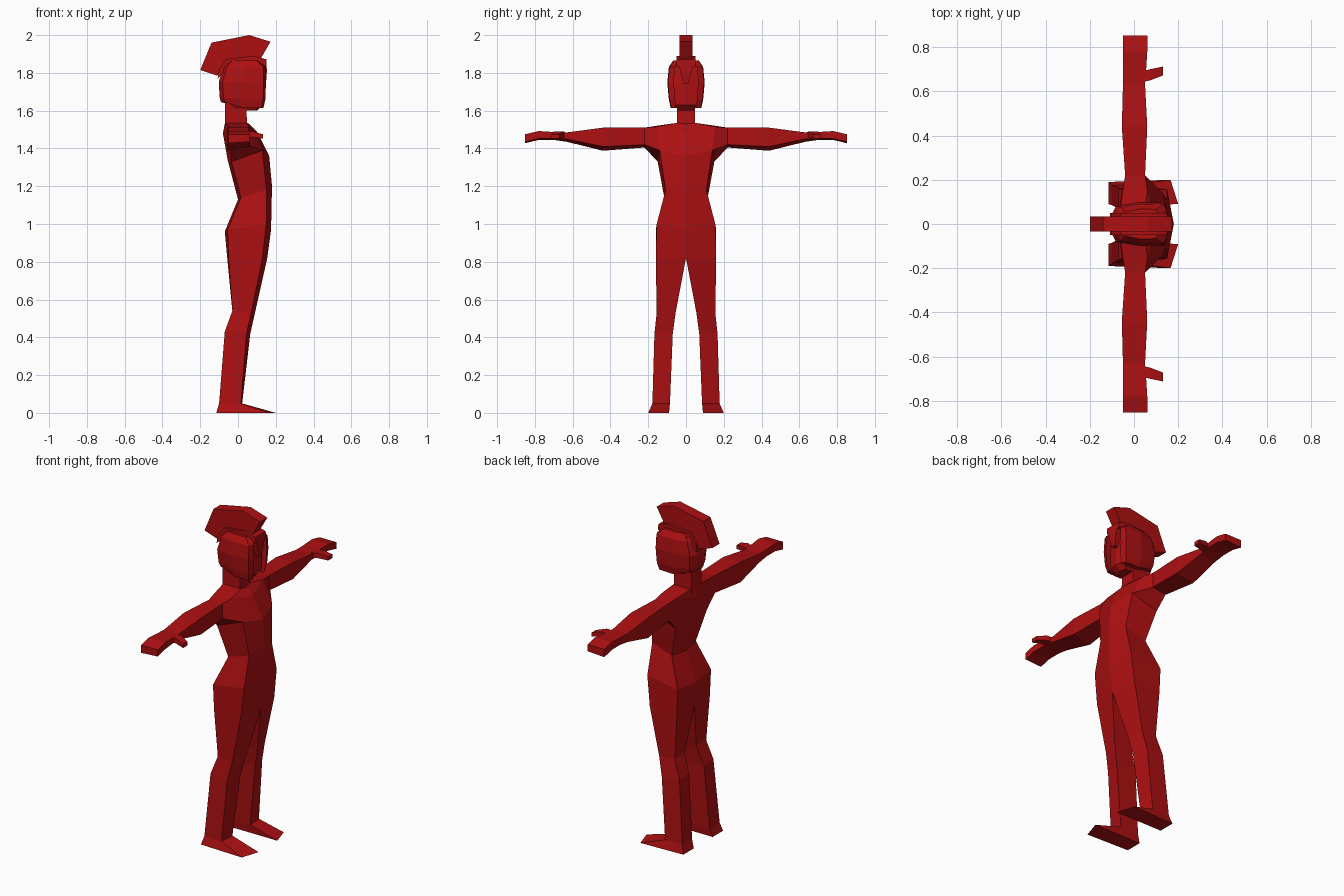
import bpy, bmesh
from mathutils import Vector

red = bpy.data.materials.new("deep red")
red.diffuse_color = (0.42, 0.005, 0.006, 1)


def finish(name, bm, mirror=False):
    """Optionally mirror across y = 0, weld and store as an object."""
    if mirror:
        dup = bmesh.ops.duplicate(bm, geom=bm.verts[:] + bm.edges[:] + bm.faces[:])
        for v in dup["geom"]:
            if isinstance(v, bmesh.types.BMVert):
                v.co.y = -v.co.y
    bmesh.ops.remove_doubles(bm, verts=bm.verts[:], dist=0.0005)
    bmesh.ops.recalc_face_normals(bm, faces=bm.faces[:])
    me = bpy.data.meshes.new(name)
    bm.to_mesh(me)
    bm.free()
    me.materials.append(red)
    ob = bpy.data.objects.new(name, me)
    bpy.context.collection.objects.link(ob)
    return ob


def add_loft(bm, rings, skip=lambda ring, side: False, cap_start=True, cap_end=True):
    """Join successive rings of points with faces."""
    vs = [[bm.verts.new(Vector(p)) for p in r] for r in rings]
    n = len(vs[0])
    for i in range(len(vs) - 1):
        for j in range(n):
            if not skip(i, j):
                k = (j + 1) % n
                bm.faces.new((vs[i][j], vs[i][k], vs[i + 1][k], vs[i + 1][j]))
    if cap_start:
        bm.faces.new(vs[0])
    if cap_end:
        bm.faces.new(vs[-1])


def prism(name, profile, half):
    """Extrude an xz profile across y."""
    bm = bmesh.new()
    add_loft(bm, [[(x, s * half, z) for x, z in profile] for s in (-1, 1)])
    return finish(name, bm)


# Body half: front centre, front side, back side, back centre; splits into the leg
body = [
    [(.06, 0, 1.53), (.05, .05, 1.535), (-.065, .05, 1.535), (-.07, 0, 1.53)],
    [(.10, 0, 1.49), (.06, .155, 1.515), (-.05, .155, 1.52), (-.08, 0, 1.48)],
    [(.165, 0, 1.36), (.13, .14, 1.39), (-.035, .15, 1.33), (-.055, 0, 1.34)],
    [(.18, 0, 1.20), (.15, .108, 1.18), (.015, .115, 1.14), (0, 0, 1.13)],
    [(.175, 0, .97), (.15, .155, 1.0), (-.055, .16, .97), (-.07, 0, .96)],
    [(.155, 0, .82), (.13, .16, .82), (-.05, .157, .82), (-.057, 0, .82)],
    [(.09, .055, .53), (.07, .155, .53), (-.03, .15, .54), (-.03, .055, .54)],
    [(.065, .07, .42), (.045, .167, .42), (-.07, .162, .43), (-.07, .07, .43)],
    [(.022, .085, .05), (.015, .178, .05), (-.10, .178, .05), (-.10, .085, .05)],
    [(.20, .09, 0), (.165, .20, 0), (-.115, .19, 0), (-.115, .09, 0)],
]
bm = bmesh.new()
# No wall on the centre plane above the crotch, and an opening for the arm
add_loft(bm, body, lambda i, j: (j == 3 and i < 5) or (j == 1 and i == 1))

# Arm and hand: top front, top back, bottom back, bottom front
root = [body[1][1], body[1][2], body[2][2], body[2][1]]
arm = [root]
for y, xb, xf, top, low_back, low_front in [
    (.22, -.04, .05, 1.51, 1.405, 1.42),
    (.44, -.055, .06, 1.51, 1.388, 1.41),
    (.63, -.05, .05, 1.485, 1.435, 1.45),
    (.70, -.05, .055, 1.487, 1.445, 1.455),
    (.78, -.05, .06, 1.492, 1.445, 1.452),
    (.852, -.05, .06, 1.475, 1.428, 1.435),
]:
    arm.append([(xf, y, top), (xb, y, top), (xb, y, low_back), (xf, y, low_front)])
add_loft(bm, arm, cap_start=False)
finish("body", bm, mirror=True)

# Thumbs
bm = bmesh.new()
add_loft(bm, [
    [(.03, .64, 1.455), (.03, .69, 1.455), (.03, .69, 1.485), (.03, .64, 1.485)],
    [(.075, .65, 1.46), (.075, .70, 1.46), (.075, .70, 1.49), (.075, .65, 1.49)],
    [(.132, .672, 1.452), (.132, .712, 1.452), (.132, .712, 1.475), (.132, .672, 1.475)],
])
finish("thumbs", bm, mirror=True)

# Neck
prism("neck", [(-.07, 1.50), (.05, 1.50), (.045, 1.59), (.05, 1.68), (-.07, 1.68)], .048)

# Face set back inside the helmet
bm = bmesh.new()
add_loft(bm, [[(xb, -w, z), (xf, -w, z), (xf + .012, 0, z), (xf, w, z), (xb, w, z)]
              for z, xb, xf, w in [(1.60, .0, .09, .04), (1.63, -.04, .118, .06),
                                   (1.74, -.05, .115, .064), (1.85, -.05, .105, .06)]])
finish("face", bm)

# Helmet shell with an open front framed by cheek plates
bm = bmesh.new()
rings = []
for z, back, front, w, inner, drop in [
    (1.645, -.09, .135, .078, .052, .03),
    (1.67, -.097, .145, .088, .058, .01),
    (1.75, -.102, .148, .096, .064, 0),
    (1.83, -.08, .148, .088, .06, 0),
    (1.865, -.05, .11, .066, .03, 0),
]:
    half = [(front - .05, inner, z - drop), (front, inner, z - drop),
            (front - .012, w, z - drop), (.03, w + .003, z - drop),
            (back + .02, w * .85, z), (back, w * .4, z)]
    rings.append(half + [(x, -y, h) for x, y, h in reversed(half)])
add_loft(bm, rings)
finish("helmet", bm)

# Raised band over the crown
prism("helmet_band", [(-.108, 1.77), (-.10, 1.82), (-.062, 1.873), (.08, 1.89),
                      (.15, 1.872), (.152, 1.835), (.08, 1.85), (-.04, 1.83)], .05)

# Tapered nose guard
bm = bmesh.new()
add_loft(bm, [[(.10, -w, z), (x, -w, z), (x, w, z), (.10, w, z)]
              for z, x, w in [(1.86, .15, .045), (1.81, .153, .03), (1.74, .148, .012)]])
finish("nose_guard", bm)

# Crest
prism("crest", [(-.20, 1.815), (-.14, 1.96), (.06, 2.0), (.172, 1.965),
                (.12, 1.875), (.06, 1.88), (-.06, 1.86), (-.11, 1.785)], .034)
